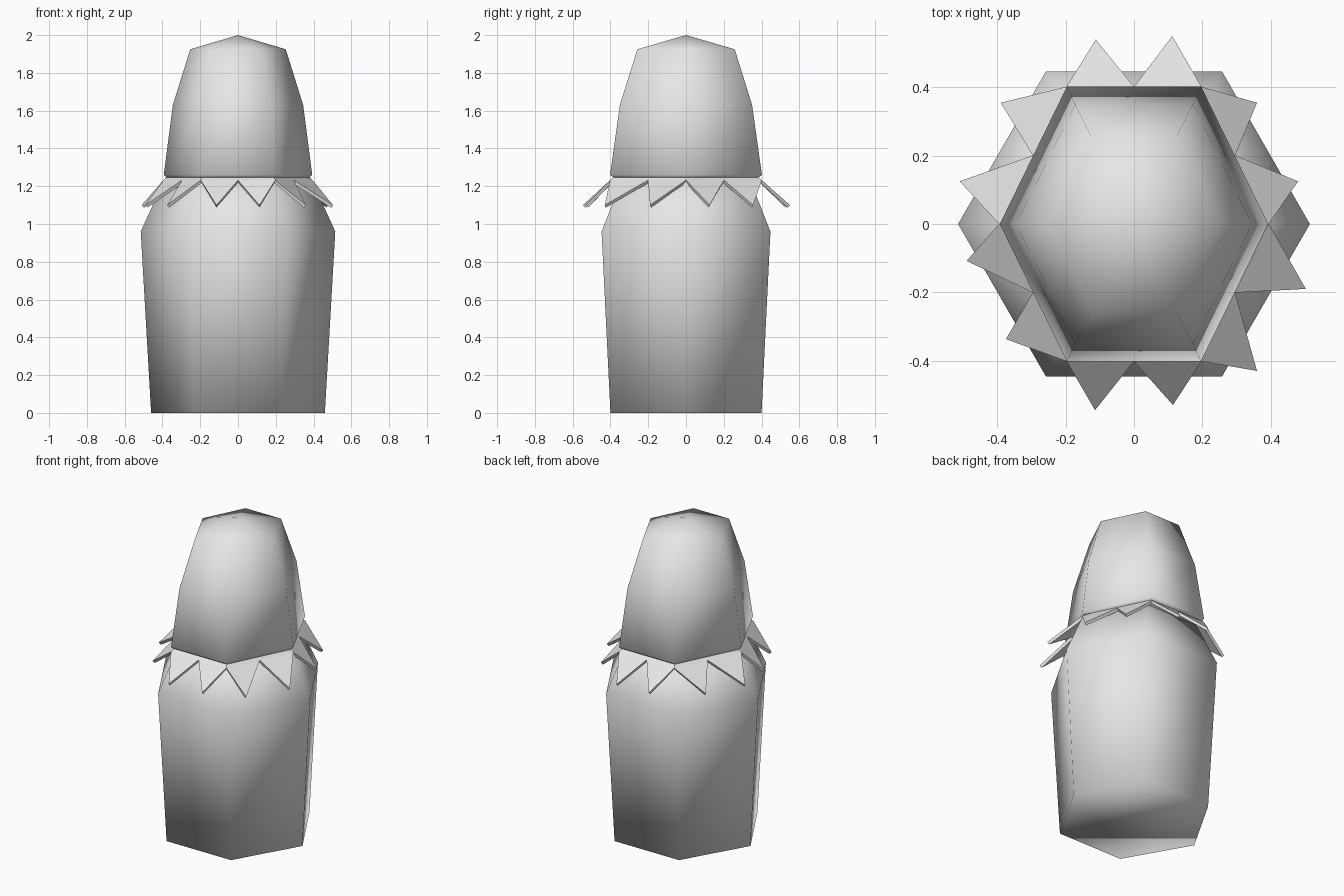
import bpy, bmesh, math
from mathutils import Vector

cube = bpy.data.objects.get("Cube")
if cube:
    bpy.data.objects.remove(cube)

grey = bpy.data.materials.new("light_grey")
grey.use_nodes = True
colour = (0.8, 0.8, 0.8, 1)
grey.diffuse_color = colour
grey.node_tree.nodes["Principled BSDF"].inputs["Base Color"].default_value = colour


def hexagon(rx, ry, z):
    """Six corners, with points on the x axis and flat sides at the front and back."""
    return [Vector((rx * math.cos(i * math.pi / 3),
                    ry * math.sin(i * math.pi / 3) / math.sin(math.pi / 3), z))
            for i in range(6)]


def add_object(name, bm, smooth):
    bmesh.ops.recalc_face_normals(bm, faces=bm.faces)
    for face in bm.faces:
        face.smooth = smooth
    mesh = bpy.data.meshes.new(name)
    bm.to_mesh(mesh)
    bm.free()
    mesh.materials.append(grey)
    obj = bpy.data.objects.new(name, mesh)
    bpy.context.collection.objects.link(obj)
    return obj


def loft(name, rings, apex=None):
    """Closed shell through hexagonal rings, ending in a flat cap or a low point."""
    bm = bmesh.new()
    loops = [[bm.verts.new(p) for p in hexagon(*ring)] for ring in rings]
    for low, high in zip(loops, loops[1:]):
        for i in range(6):
            j = (i + 1) % 6
            bm.faces.new((low[i], low[j], high[j], high[i]))
    bm.faces.new(loops[0][::-1])
    if apex is None:
        bm.faces.new(loops[-1])
    else:
        tip = bm.verts.new((0, 0, apex))
        for i in range(6):
            bm.faces.new((loops[-1][i], loops[-1][(i + 1) % 6], tip))
    return add_object(name, bm, True)


# Body and head, each given as half width, half depth and height
loft("body", [(0.46, 0.40, 0), (0.515, 0.447, 0.96), (0.385, 0.335, 1.245)])
loft("head", [(0.37, 0.375, 1.24), (0.393, 0.402, 1.26),
              (0.345, 0.35, 1.63), (0.253, 0.258, 1.925)], apex=2.0)

# Collar: a narrow band with two slightly uneven points on each side
tips = [(0.48, 0.125), (0.36, 0.355), (0.112, 0.55), (-0.112, 0.54),
        (-0.39, 0.355), (-0.51, 0.125), (-0.49, -0.108), (-0.375, -0.337),
        (-0.114, -0.545), (0.114, -0.53), (0.36, -0.43), (0.503, -0.19)]


def with_midpoints(corners):
    return [p for i, a in enumerate(corners)
            for p in (a, (a + corners[(i + 1) % 6]) / 2)]


bm = bmesh.new()
upper = [bm.verts.new(p) for p in with_midpoints(hexagon(0.375, 0.38, 1.25))]
lower = [bm.verts.new(p) for p in with_midpoints(hexagon(0.395, 0.402, 1.232))]
for i, (x, y) in enumerate(tips):
    j = (i + 1) % 12
    bm.faces.new((upper[i], lower[i], lower[j], upper[j]))
    bm.faces.new((lower[i], bm.verts.new((x, y, 1.10)), lower[j]))
collar = add_object("collar", bm, False)
thickness = collar.modifiers.new("thickness", "SOLIDIFY")
thickness.thickness = 0.018
thickness.offset = -1
